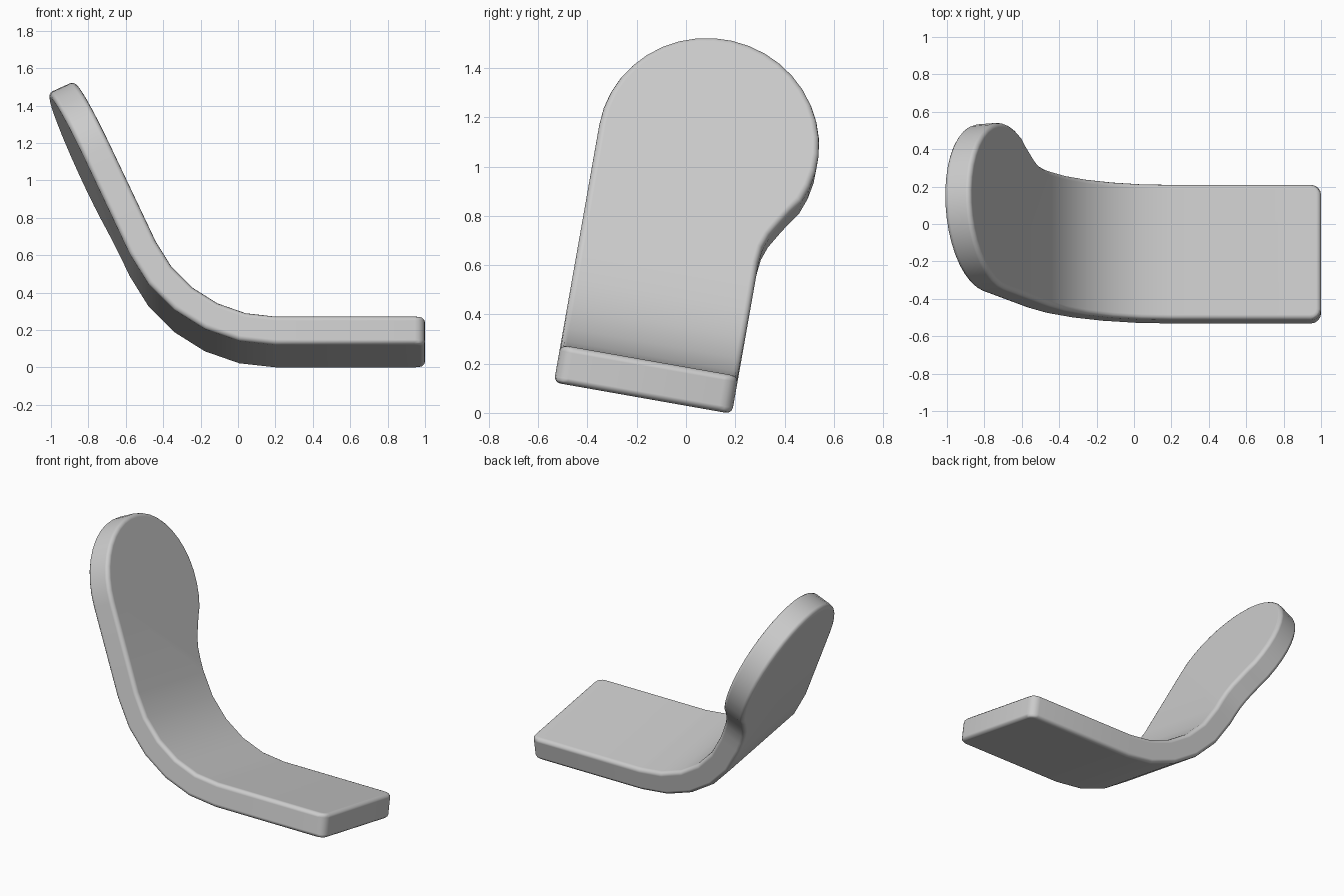
import bpy, bmesh
from math import sin, cos, radians

if "Cube" in bpy.data.objects:
    bpy.data.objects.remove(bpy.data.objects["Cube"])

T = 0.155                 # strip thickness
R = 0.861                 # outer bend radius
BEND = radians(65)
W = 0.367                 # half width
TILT = radians(10)        # whole piece leans sideways
STEPS = 5

bm = bmesh.new()


def place(a, d, u, h):
    """a = bend angle so far, d = straight distance past it, u = across, h = height in thickness."""
    r = R - h
    x = 0.2 - r * sin(a) - d * cos(a)
    v = R - r * cos(a) + d * sin(a)
    y = u * cos(TILT) + v * sin(TILT) - 0.175
    z = -u * sin(TILT) + v * cos(TILT) + 0.06
    return bm.verts.new((x, y, z))


def pair(a, d, u):
    return place(a, d, u, 0), place(a, d, u, T)


# Flat end with rounded corners, listed from the left side round to the right
c = 0.055
corner = [radians(90 * i / 4) for i in range(5)]
flat_end = [pair(0, -0.8 + c - c * sin(t), -W + c - c * cos(t)) for t in corner]
flat_end += [pair(0, -0.8 + c - c * cos(t), W - c + c * sin(t)) for t in corner]

# Bend stations
right = [pair(BEND * i / STEPS, 0, W) for i in range(STEPS + 1)]
left = [pair(BEND * i / STEPS, 0, -W) for i in range(STEPS + 1)]

# Paddle: concave neck on the right, then a large round, back to the left edge
paddle = [pair(BEND, d, u) for d, u in
          [(0.07, W), (0.14, 0.374), (0.20, 0.393), (0.262, 0.426), (0.32, 0.459)]]
N = 22
for i in range(N + 1):
    t = radians(-24 + 204 * i / N)
    paddle.append(pair(BEND, 0.565 + 0.47 * sin(t), 0.083 + 0.45 * cos(t)))

# Broad faces, inner and outer
panels = [flat_end + [right[0], left[0]]]
panels += [[left[i], right[i], right[i + 1], left[i + 1]] for i in range(STEPS)]
panels.append([left[-1], right[-1]] + paddle)
for p in panels:
    bm.faces.new([q[1] for q in p])
    bm.faces.new([q[0] for q in reversed(p)])

# Side wall
rim = flat_end + right + paddle + left[::-1]
for p, q in zip(rim, rim[1:] + rim[:1]):
    bm.faces.new((p[0], q[0], q[1], p[1]))
bmesh.ops.recalc_face_normals(bm, faces=bm.faces)
for f in bm.faces:
    f.smooth = True

mesh = bpy.data.meshes.new("bent_paddle_plate")
bm.to_mesh(mesh)
bm.free()
plate = bpy.data.objects.new("bent_paddle_plate", mesh)
bpy.context.collection.objects.link(plate)

# Soft rounded rim
bev = plate.modifiers.new("soft_rim", 'BEVEL')
bev.width = 0.026
bev.segments = 3
bev.limit_method = 'ANGLE'
bev.angle_limit = radians(50)
bev.use_clamp_overlap = False
bev.harden_normals = True
